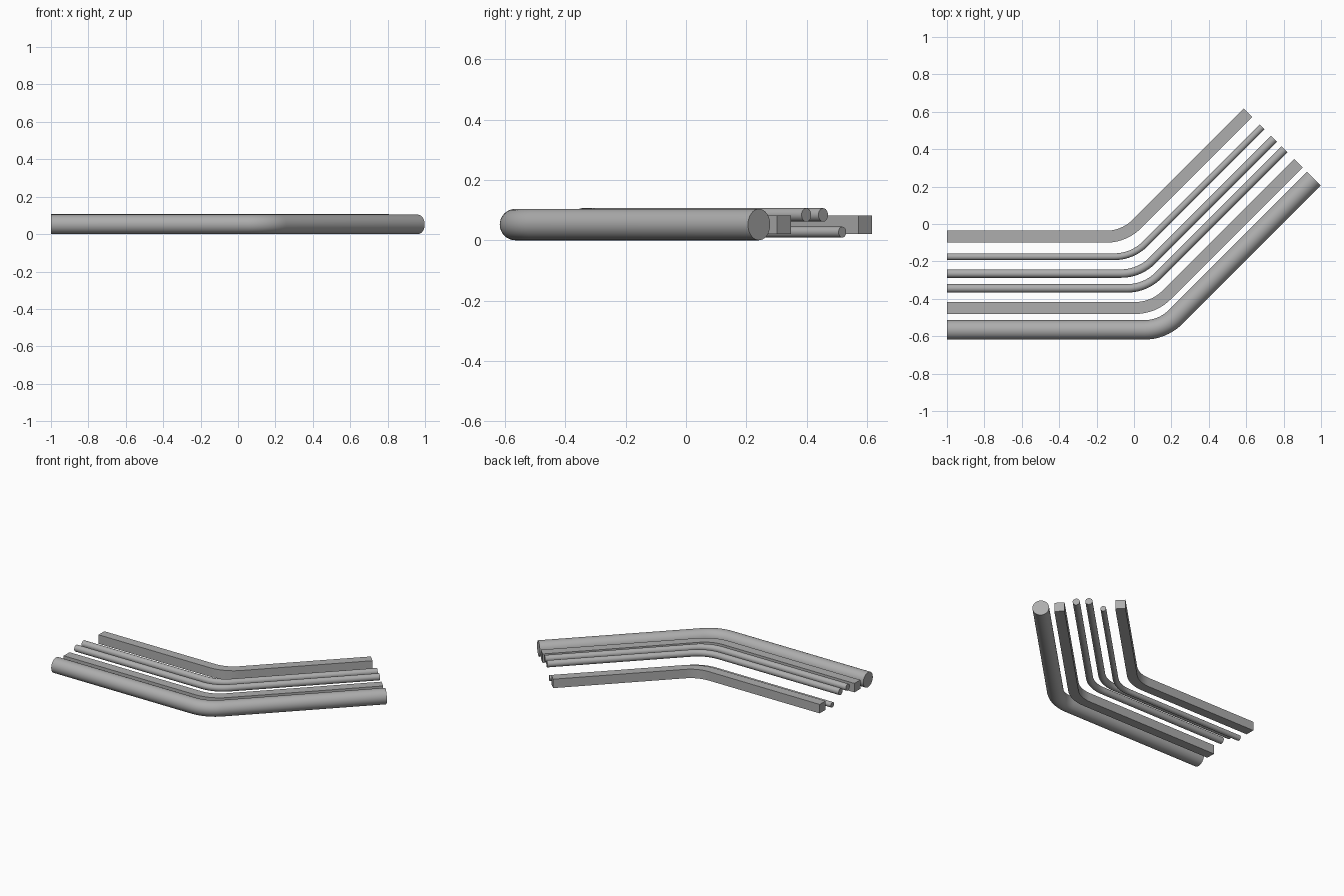
import bpy, bmesh, math
from mathutils import Vector

if "Cube" in bpy.data.objects:
    bpy.data.objects.remove(bpy.data.objects["Cube"])

BEND = math.radians(45)
RADIUS = 0.235       # centreline bend radius
END_SUM = 1.204      # slanted ends lie on x + y = END_SUM
STEPS = 10           # segments in each bend

# dark steel
steel = bpy.data.materials.new("dark_steel")
steel.diffuse_color = (0.42, 0.42, 0.42, 1)
steel.use_nodes = True
steel.node_tree.nodes["Principled BSDF"].inputs["Base Color"].default_value = steel.diffuse_color


def circle(r, n):
    return [(r * math.cos(2 * math.pi * i / n), r * math.sin(2 * math.pi * i / n)) for i in range(n)]


def box(w, h):
    return [(w, h), (-w, h), (-w, -h), (w, -h)]


def path(y):
    """Centreline points and headings: straight run, arc, slanted run."""
    corner = -0.053 - math.tan(BEND / 2) * (y + 0.068)
    start = corner - RADIUS * math.tan(BEND / 2)
    pts = [(Vector((-1, y)), 0)]
    for i in range(STEPS + 1):
        a = BEND * i / STEPS
        pts.append((Vector((start + RADIUS * math.sin(a), y + RADIUS * (1 - math.cos(a)))), a))
    c = y - corner
    pts.append((Vector(((END_SUM - c) / 2, (END_SUM + c) / 2)), BEND))
    return pts


def sweep(name, y, z, profile):
    bm = bmesh.new()
    rings = []
    for p, a in path(y):
        side = Vector((-math.sin(a), math.cos(a)))
        rings.append([bm.verts.new((*(p + side * u), z + v)) for u, v in profile])
    n = len(profile)
    for r0, r1 in zip(rings, rings[1:]):
        for i in range(n):
            j = (i + 1) % n
            bm.faces.new((r0[i], r0[j], r1[j], r1[i]))
    bm.faces.new(rings[0])
    bm.faces.new(rings[-1])
    bmesh.ops.recalc_face_normals(bm, faces=bm.faces)
    mesh = bpy.data.meshes.new(name)
    bm.to_mesh(mesh)
    bm.free()
    mesh.materials.append(steel)
    obj = bpy.data.objects.new(name, mesh)
    bpy.context.collection.objects.link(obj)
    bpy.ops.object.select_all(action='DESELECT')
    obj.select_set(True)
    bpy.context.view_layer.objects.active = obj
    bpy.ops.object.shade_smooth_by_angle(angle=math.radians(35))


# square ducts, thin pipes and one large pipe, inner bend to outer bend
sweep("inner_square_duct", -0.068, 0.052, box(0.032, 0.031))
sweep("low_thin_pipe", -0.175, 0.027, circle(0.018, 24))
sweep("upper_pipe_inner", -0.265, 0.084, circle(0.0225, 24))
sweep("upper_pipe_outer", -0.344, 0.084, circle(0.0225, 24))
sweep("outer_square_duct", -0.449, 0.052, box(0.032, 0.031))
sweep("large_pipe", -0.566, 0.052, circle(0.052, 32))
